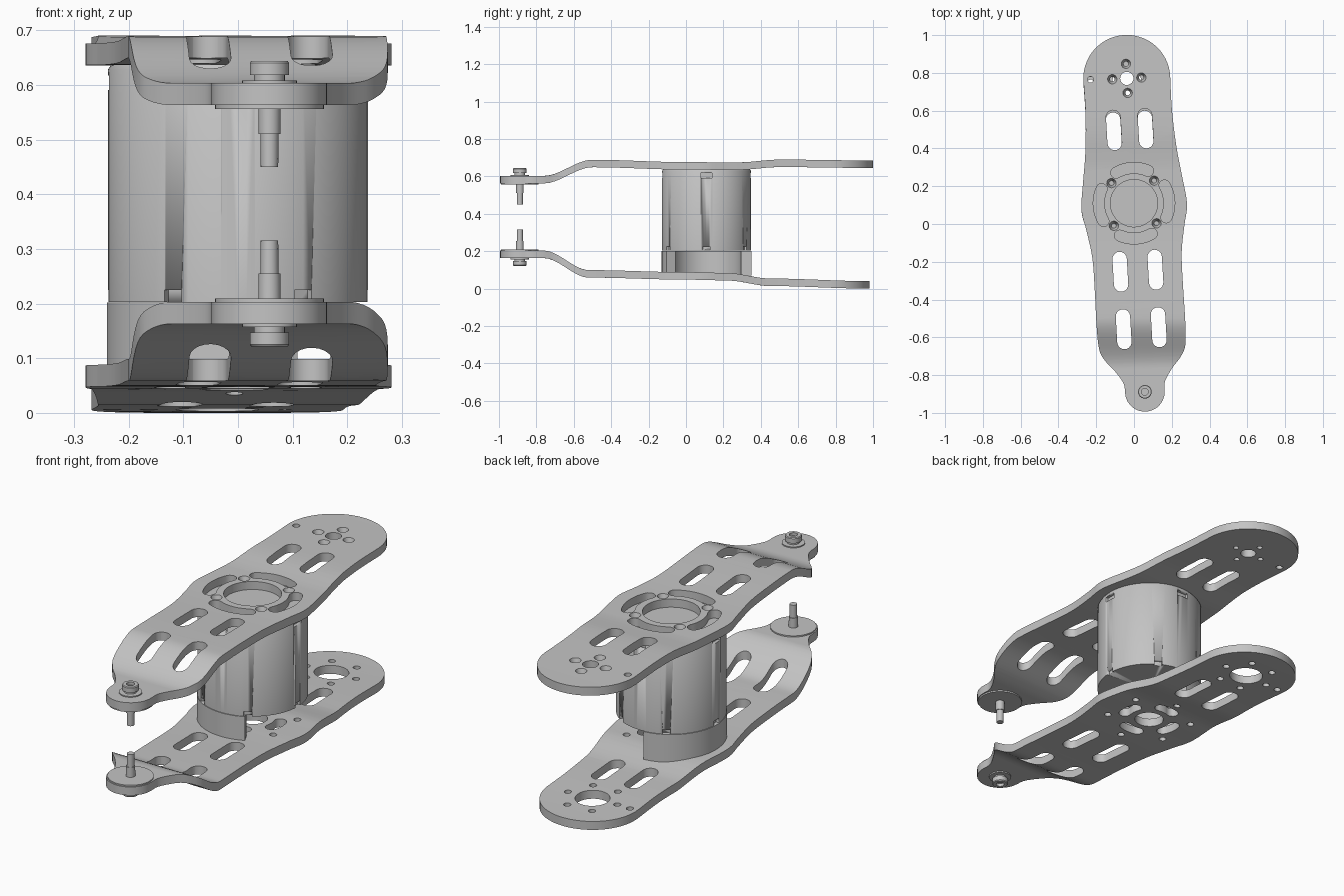
import bpy, bmesh, math
from mathutils import Vector, Matrix

if "Cube" in bpy.data.objects:
    bpy.data.objects.remove(bpy.data.objects["Cube"])

grey = bpy.data.materials.new("light_grey")
grey.use_nodes = True
grey.diffuse_color = (0.55, 0.55, 0.55, 1)
grey.node_tree.nodes["Principled BSDF"].inputs["Base Color"].default_value = grey.diffuse_color

MOTOR = Vector((0, 0.11, 0))
# Arms are symmetric about an axis turned slightly around the motor centre
PLACE = Matrix.Translation(MOTOR) @ Matrix.Rotation(math.radians(3.3), 4, 'Z')
SCREW = PLACE @ Vector((0, -1, 0))


def finish(name, bm, angle=35):
    mesh = bpy.data.meshes.new(name)
    bmesh.ops.recalc_face_normals(bm, faces=bm.faces)
    bm.to_mesh(mesh)
    bm.free()
    mesh.materials.append(grey)
    ob = bpy.data.objects.new(name, mesh)
    bpy.context.collection.objects.link(ob)
    bpy.ops.object.select_all(action='DESELECT')
    ob.select_set(True)
    bpy.context.view_layer.objects.active = ob
    bpy.ops.object.shade_smooth_by_angle(angle=math.radians(angle))
    return ob


# ---- 2D loop helpers ----
def arc(c, r, a0, a1, n):
    return [(c[0] + r * math.cos(math.radians(a0 + (a1 - a0) * i / n)),
             c[1] + r * math.sin(math.radians(a0 + (a1 - a0) * i / n))) for i in range(n + 1)]


def circle(c, r, n=24):
    return arc(c, r, 0, 360, n)[:-1]


def slot(x, y, w=0.038, half=0.068):
    return arc((x, y + half), w, 0, 180, 10) + arc((x, y - half), w, 180, 360, 10)


def arc_slot(r, mid, span, w):
    ends = [(r * math.cos(math.radians(a)), r * math.sin(math.radians(a)))
            for a in (mid - span, mid + span)]
    return (arc((0, 0), r + w, mid - span, mid + span, 14)
            + arc(ends[1], w, mid + span, mid + span + 180, 8)[1:-1]
            + arc((0, 0), r - w, mid + span, mid - span, 14)
            + arc(ends[0], w, mid - span + 180, mid - span + 360, 8)[1:-1])


def ring(c, r, count, start=0):
    return [(c[0] + r * math.cos(start + i * math.tau / count),
             c[1] + r * math.sin(start + i * math.tau / count)) for i in range(count)]


def smooth_path(p, n=5):
    out = []
    for i in range(1, len(p) - 2):
        a, b, c, d = (Vector(q) for q in p[i - 1:i + 3])
        for k in range(n):
            t = k / n
            out.append(tuple(0.5 * (2 * b + (c - a) * t + (2 * a - 5 * b + 4 * c - d) * t * t
                                    + (3 * b - a - 3 * c + d) * t ** 3)))
    return out


# ---- arm plates ----
HUB = (0, 0.662)
side = smooth_path([(.23, .70), (.23, .66), (.229, .48), (.242, .28), (.263, .125), (.28, -.02),
                    (.26, -.13), (.237, -.275), (.234, -.45), (.235, -.64), (.228, -.765),
                    (.2, -.825), (.15, -.885), (.11, -.95), (.105, -1.0), (.1, -1.03)])
outline = (arc(HUB, .23, 180, 0, 36)[:-1] + side + arc((0, -1), .105, 0, -180, 20)
           + [(-x, y) for x, y in reversed(side)][:-1])
slots = [slot(s * x, y) for x, y in ((.084, .392), (.093, -.358), (.093, -.663)) for s in (-1, 1)]
common = slots + [circle((0, -1), .019), circle((-.192, .667), .016)]


def height(y, knots):
    for (y0, z0), (y1, z1) in zip(knots, knots[1:]):
        if y <= y1:
            t = max(0, (y - y0) / (y1 - y0))
            return z0 + (z1 - z0) * t * t * (3 - 2 * t)
    return knots[-1][1]


def arm(name, holes, knots, sinks=(), back_scale=1):
    cu = bpy.data.curves.new(name, 'CURVE')
    cu.dimensions, cu.fill_mode, cu.extrude = '2D', 'BOTH', 0.02
    for loop in [outline] + holes:
        sp = cu.splines.new('POLY')
        sp.points.add(len(loop) - 1)
        for p, q in zip(sp.points, loop):
            p.co = (q[0], q[1], 0, 1)
        sp.use_cyclic_u = True
    tmp = bpy.data.objects.new(name + "_profile", cu)
    bpy.context.collection.objects.link(tmp)
    bpy.context.view_layer.update()
    mesh = bpy.data.meshes.new_from_object(tmp.evaluated_get(bpy.context.evaluated_depsgraph_get()))
    bpy.data.objects.remove(tmp)
    bm = bmesh.new()
    bm.from_mesh(mesh)
    bpy.data.meshes.remove(mesh)
    bmesh.ops.remove_doubles(bm, verts=bm.verts, dist=1e-5)
    # Countersunk holes narrow towards the underside
    for c in sinks:
        for v in bm.verts:
            d = v.co.xy - Vector(c)
            if v.co.z < 0 and d.length < .03:
                v.co.xy = Vector(c) + d * 0.5
    bm.transform(PLACE)
    # Cross cuts let the flat plate follow the bent height profile
    y = -0.78
    while y < 0.6:
        bmesh.ops.bisect_plane(bm, geom=bm.verts[:] + bm.edges[:] + bm.faces[:], dist=1e-5,
                               plane_co=(0, y, 0), plane_no=(0, 1, 0))
        y += 0.02 if y < -0.46 else 0.05
    for v in bm.verts:
        v.co.z += height(v.co.y, knots) + 0.02
        if v.co.y > 0:
            v.co.y *= back_scale
    return finish(name, bm, 30)


mounts = ring((0, 0), .16, 4, math.pi / 4)
hub_screws = ring(HUB, .077, 4)
arm("upper_arm", common + [circle((0, 0), .125, 48), circle(HUB, .035)]
    + [circle(c, .025, 16) for c in mounts + hub_screws]
    + [arc_slot(.187, a, 27, .029) for a in (0, 90, 180, 270)],
    [(-1, .563), (-.76, .563), (-.5, .649), (0, .636), (.28, .635), (.5, .65), (1, .645)],
    mounts + hub_screws)
arm("lower_arm", common + [circle((0, 0), .066, 32), circle(HUB, .076, 32)]
    + [circle(c, .016, 14) for c in ring((0, 0), .195, 6, .5) + ring(HUB, .125, 6)]
    + [arc_slot(.125, a, 17, .028) for a in (0, 90, 180, 270)],
    [(-1, .163), (-.76, .163), (-.52, .059), (0, .048), (.22, .044), (.46, .014), (1, 0)],
    back_scale=.98)


# ---- turned parts ----
def lathe(name, profile, centre, a0=0, sweep=360, steps=64, closed=False):
    bm = bmesh.new()
    pts = [bm.verts.new((r, 0, z)) for r, z in profile]
    edges = [bm.edges.new(e) for e in zip(pts, pts[1:])]
    if closed:
        edges.append(bm.edges.new((pts[-1], pts[0])))
    bm.transform(Matrix.Rotation(math.radians(a0), 4, 'Z'))
    bmesh.ops.spin(bm, geom=pts + edges, cent=(0, 0, 0), axis=(0, 0, 1),
                   angle=math.radians(sweep), steps=steps)
    bmesh.ops.remove_doubles(bm, verts=bm.verts, dist=1e-5)
    if sweep < 360:
        bmesh.ops.holes_fill(bm, edges=[e for e in bm.edges if e.is_boundary])
    bm.transform(Matrix.Translation((centre[0], centre[1], 0)))
    return finish(name, bm)


# Motor drum with small notches round the foot and vents round the top
drum = lathe("motor_drum", [(0, .203), (.238, .203), (.238, .628), (.232, .637), (0, .637)],
             MOTOR, steps=96)
bm = bmesh.new()
for count, z, size in ((6, .21, (.03, .036, .03)), (4, .604, (.03, .06, .026))):
    for i in range(count):
        m = (Matrix.Translation(MOTOR) @ Matrix.Rotation(i * math.tau / count, 4, 'Z')
             @ Matrix.Translation((.238, 0, z)) @ Matrix.Diagonal((*size, 1)))
        bmesh.ops.create_cube(bm, size=1, matrix=m)
cutter = finish("notch_cutter", bm)
cutter.hide_render = True
mod = drum.modifiers.new("notches", 'BOOLEAN')
mod.operation, mod.object, mod.solver = 'DIFFERENCE', cutter, 'EXACT'
bpy.ops.object.select_all(action='DESELECT')
bpy.context.view_layer.objects.active = drum
drum.select_set(True)
bpy.ops.object.modifier_move_to_index(modifier="notches", index=0)
bpy.ops.object.modifier_apply(modifier="notches")
bpy.data.objects.remove(cutter)

# Motor skirt: part ring, open on one side
lathe("motor_skirt", [(.185, .07), (.24, .07), (.24, .202), (.185, .202)], MOTOR,
      a0=95, sweep=202, steps=56, closed=True)

# Clamp screws with washers and bosses, mirrored between the arms
screw = [(0, .45), (.016, .45), (.0165, .51), (.02, .51), (.021, .603), (.028, .603), (.028, .618),
         (.036, .618), (.036, .64), (.033, .644), (.018, .644), (.018, .63), (0, .63)]
boss = [(.02, .556), (.1, .556), (.1, .566), (.02, .566)]
washer = [(.02, .6), (.05, .6), (.05, .608), (.02, .608)]
for level, flip in (("upper", False), ("lower", True)):
    for part, prof in (("screw", screw), ("boss", boss), ("washer", washer)):
        lathe(f"{level}_{part}", [(r, .765 - z if flip else z) for r, z in prof], SCREW,
              steps=36, closed=part != "screw")
